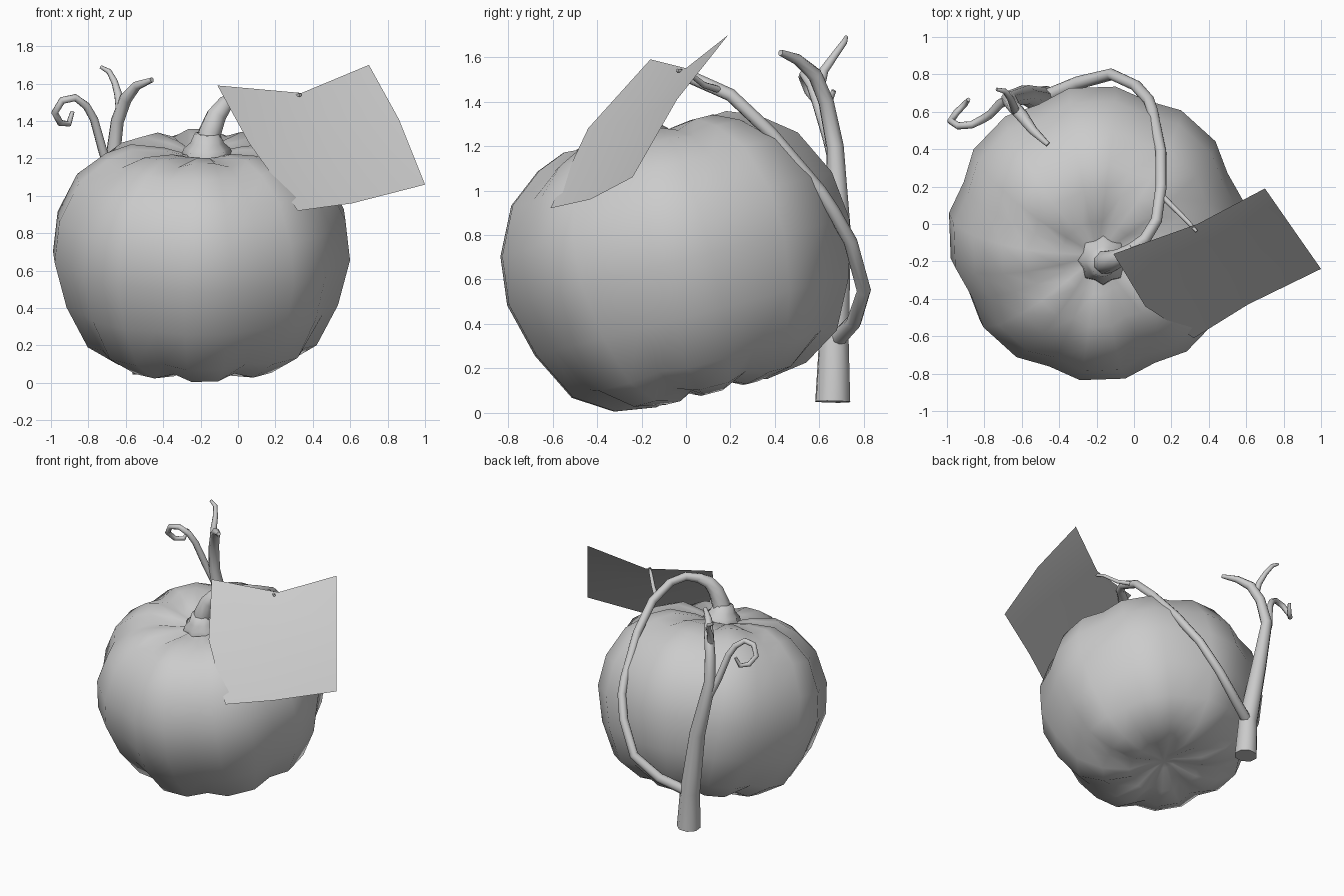
import bpy, bmesh, math
from mathutils import Matrix, Vector


def finish(ob, angle):
    bpy.ops.object.select_all(action='DESELECT')
    ob.select_set(True)
    bpy.context.view_layer.objects.active = ob
    bpy.ops.object.shade_smooth_by_angle(angle=math.radians(angle))


def from_bmesh(name, bm, angle=50):
    bmesh.ops.recalc_face_normals(bm, faces=bm.faces)
    me = bpy.data.meshes.new(name)
    bm.to_mesh(me)
    bm.free()
    ob = bpy.data.objects.new(name, me)
    bpy.context.collection.objects.link(ob)
    finish(ob, angle)
    return ob


def tube(name, pts):
    """Tapered eight-sided tube through (x, y, z, radius) points."""
    cu = bpy.data.curves.new(name, 'CURVE')
    cu.dimensions = '3D'
    cu.bevel_depth = 1.0
    cu.bevel_resolution = 2
    cu.use_fill_caps = True
    sp = cu.splines.new('POLY')
    sp.points.add(len(pts) - 1)
    for p, (x, y, z, r) in zip(sp.points, pts):
        p.co = (x, y, z, 1)
        p.radius = r
    ob = bpy.data.objects.new(name, cu)
    bpy.context.collection.objects.link(ob)
    bpy.ops.object.select_all(action='DESELECT')
    ob.select_set(True)
    bpy.context.view_layer.objects.active = ob
    bpy.ops.object.convert(target='MESH')
    finish(bpy.context.object, 70)


def lathe(bm, profile, angles, mat):
    """Rings from (r, h, valley r factor, valley drop), closed by centre fans."""
    rings = []
    for r, h, f, drop in profile:
        rings.append([bm.verts.new(mat @ Vector((
            r * (f if v else 1) * math.cos(a), r * (f if v else 1) * math.sin(a),
            h - (drop if v else 0)))) for a, v in angles])
    n = len(angles)
    for lo, hi in zip(rings, rings[1:]):
        for i in range(n):
            j = (i + 1) % n
            bm.faces.new((lo[i], lo[j], hi[j], hi[i]))
    for ring, h in ((rings[0], profile[0][1]), (rings[-1], profile[-1][1])):
        c = bm.verts.new(mat @ Vector((0, 0, h)))
        for i in range(n):
            bm.faces.new((ring[i], ring[(i + 1) % n], c))


# Pumpkin: eight lobes, three columns each, leaning to the front
tilt = Matrix.Translation((-0.195, -0.035, 0.68)) @ Matrix.Rotation(0.25, 4, 'X')
cols = []
for k in range(8):
    mid = 272 + 45 * k
    cols += [(math.radians(mid - 9), False), (math.radians(mid + 9), False),
             (math.radians(mid + 22.5), True)]
body = [(0.07, -0.555, 1, 0), (0.26, -0.61, 0.95, -0.035), (0.45, -0.582, 0.94, -0.03),
        (0.62, -0.475, 0.94, -0.015), (0.735, -0.25, 0.95, 0), (0.80, 0.0, 0.955, 0),
        (0.775, 0.22, 0.955, 0), (0.67, 0.43, 0.945, 0.01), (0.515, 0.55, 0.94, 0.02),
        (0.38, 0.603, 0.94, 0.03), (0.2, 0.59, 0.95, 0.03), (0.08, 0.56, 1, 0)]
bm = bmesh.new()
lathe(bm, body, cols, tilt)
from_bmesh("pumpkin", bm, 80)

# Flared star-shaped foot of the stem
bm = bmesh.new()
star = [(math.radians(22.5 * i), i % 2 == 1) for i in range(16)]
lathe(bm, [(0.135, 0.0, 0.85, 0), (0.125, 0.03, 0.85, 0), (0.09, 0.06, 0.92, 0),
           (0.068, 0.11, 0.97, 0)], star,
      Matrix.Translation((-0.165, -0.195, 1.225)) @ Matrix.Rotation(0.2, 4, 'X'))
from_bmesh("stem_foot", bm, 70)

# Stem, and the vine arching from its tip to the trunk
tube("stem", [(-0.165, -0.2, 1.24, .07), (-0.15, -0.205, 1.34, .064),
              (-0.115, -0.195, 1.43, .056), (-0.07, -0.175, 1.49, .046),
              (0.0, -0.13, 1.525, .034)])
tube("vine", [(-0.03, -0.15, 1.515, .036), (0.06, -0.08, 1.535, .031), (0.12, 0.02, 1.51, .03),
              (0.145, 0.2, 1.43, .03), (0.145, 0.38, 1.26, .03), (0.1, 0.6, 1.0, .031),
              (0.08, 0.66, 0.91, .031), (0.01, 0.74, 0.77, .031), (-0.12, 0.8, 0.55, .032),
              (-0.3, 0.755, 0.41, .035), (-0.5, 0.67, 0.32, .038)])

# Trunk, its forked top and the curled tendril
tube("trunk", [(-0.485, 0.66, 0.05, .083), (-0.5, 0.665, 0.33, .07), (-0.58, 0.69, 0.8, .055),
               (-0.67, 0.67, 1.2, .041), (-0.645, 0.63, 1.4, .036), (-0.6, 0.58, 1.52, .034),
               (-0.54, 0.5, 1.59, .025), (-0.46, 0.425, 1.62, .014)])
tube("twig", [(-0.63, 0.6, 1.46, .025), (-0.64, 0.62, 1.54, .022), (-0.66, 0.67, 1.61, .018),
              (-0.69, 0.71, 1.665, .015), (-0.735, 0.72, 1.69, .009)])
tube("tendril", [(-0.65, 0.68, 1.06, .026), (-0.72, 0.64, 1.23, .025), (-0.77, 0.585, 1.41, .023),
                 (-0.81, 0.56, 1.48, .022), (-0.87, 0.53, 1.525, .02),
                 (-0.94, 0.525, 1.51, .02), (-0.98, 0.55, 1.445, .019),
                 (-0.95, 0.595, 1.39, .018), (-0.905, 0.64, 1.385, .016),
                 (-0.885, 0.665, 1.45, .011)])

# Leaf: a square card folded gently along its middle
grid = [[(-0.11, -0.16, 1.59), (0.34, 0.0, 1.55), (0.7, 0.19, 1.7)],
        [(0.06, -0.44, 1.28), (0.46, -0.24, 1.31), (0.86, -0.04, 1.41)],
        [(0.32, -0.61, 0.92), (0.61, -0.43, 0.96), (1.0, -0.24, 1.06)]]
bm = bmesh.new()
v = [[bm.verts.new(p) for p in row] for row in grid]
for i in range(2):
    for j in range(2):
        bm.faces.new((v[i][j], v[i + 1][j], v[i + 1][j + 1], v[i][j + 1]))
from_bmesh("leaf", bm)
tube("leaf_stalk", [(0.14, 0.16, 1.45, .016), (0.22, 0.08, 1.475, .014),
                    (0.29, 0.01, 1.53, .012), (0.335, -0.04, 1.54, .008)])
